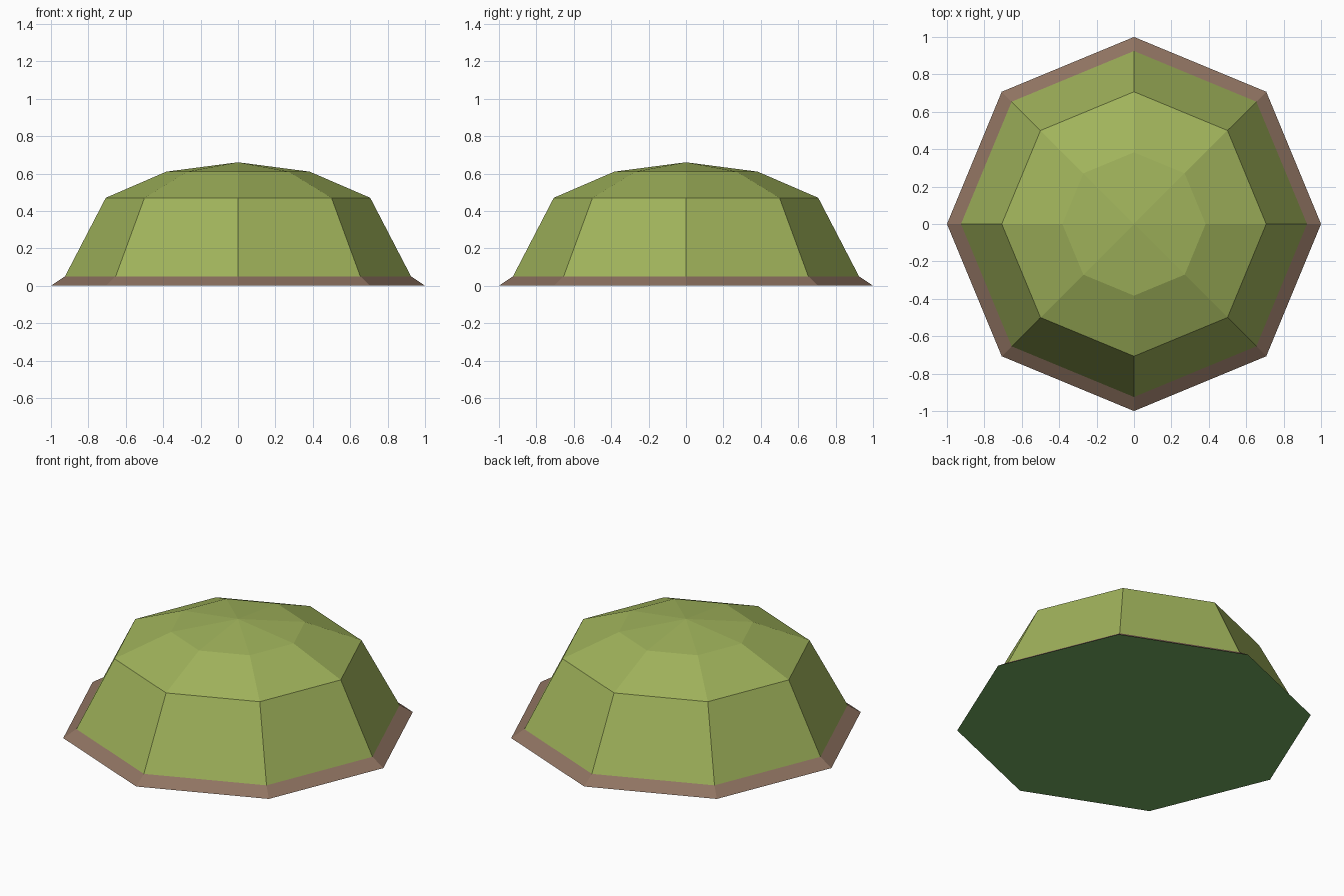
import bpy
import bmesh
import math

if "Cube" in bpy.data.objects:
    bpy.data.objects.remove(bpy.data.objects["Cube"])

SIDES = 8
# Dome profile: (radius, height) from the ground up, closed by an apex
PROFILE = [(1.0, 0.0), (0.925, 0.05), (0.707, 0.47), (0.383, 0.61)]
APEX = 0.66


def srgb(r, g, b):
    def lin(c):
        c /= 255
        return c / 12.92 if c <= 0.04045 else ((c + 0.055) / 1.055) ** 2.4
    return (lin(r), lin(g), lin(b), 1.0)


def material(name, colour):
    mat = bpy.data.materials.new(name)
    mat.diffuse_color = colour
    mat.use_nodes = True
    mat.node_tree.nodes["Principled BSDF"].inputs["Base Color"].default_value = mat.diffuse_color
    return mat


mats = [material("olive_grass", srgb(160, 179, 91)),
        material("brown_earth", srgb(143, 115, 97)),
        material("green_underside", srgb(115, 170, 95))]

bm = bmesh.new()
rings = [[bm.verts.new((r * math.cos(2 * math.pi * i / SIDES),
                        r * math.sin(2 * math.pi * i / SIDES), z))
          for i in range(SIDES)] for r, z in PROFILE]
apex = bm.verts.new((0, 0, APEX))

# Underside
bm.faces.new(rings[0][::-1]).material_index = 2

# Earth skirt (lowest band) and grassy bands
for level, (low, high) in enumerate(zip(rings, rings[1:])):
    for i in range(SIDES):
        j = (i + 1) % SIDES
        face = bm.faces.new((low[i], low[j], high[j], high[i]))
        face.material_index = 1 if level == 0 else 0

# Shallow cap
for i in range(SIDES):
    bm.faces.new((rings[-1][i], rings[-1][(i + 1) % SIDES], apex))

bmesh.ops.recalc_face_normals(bm, faces=bm.faces[:])
mesh = bpy.data.meshes.new("grassy_mound")
bm.to_mesh(mesh)
bm.free()
for m in mats:
    mesh.materials.append(m)
mound = bpy.data.objects.new("grassy_mound", mesh)
bpy.context.collection.objects.link(mound)
